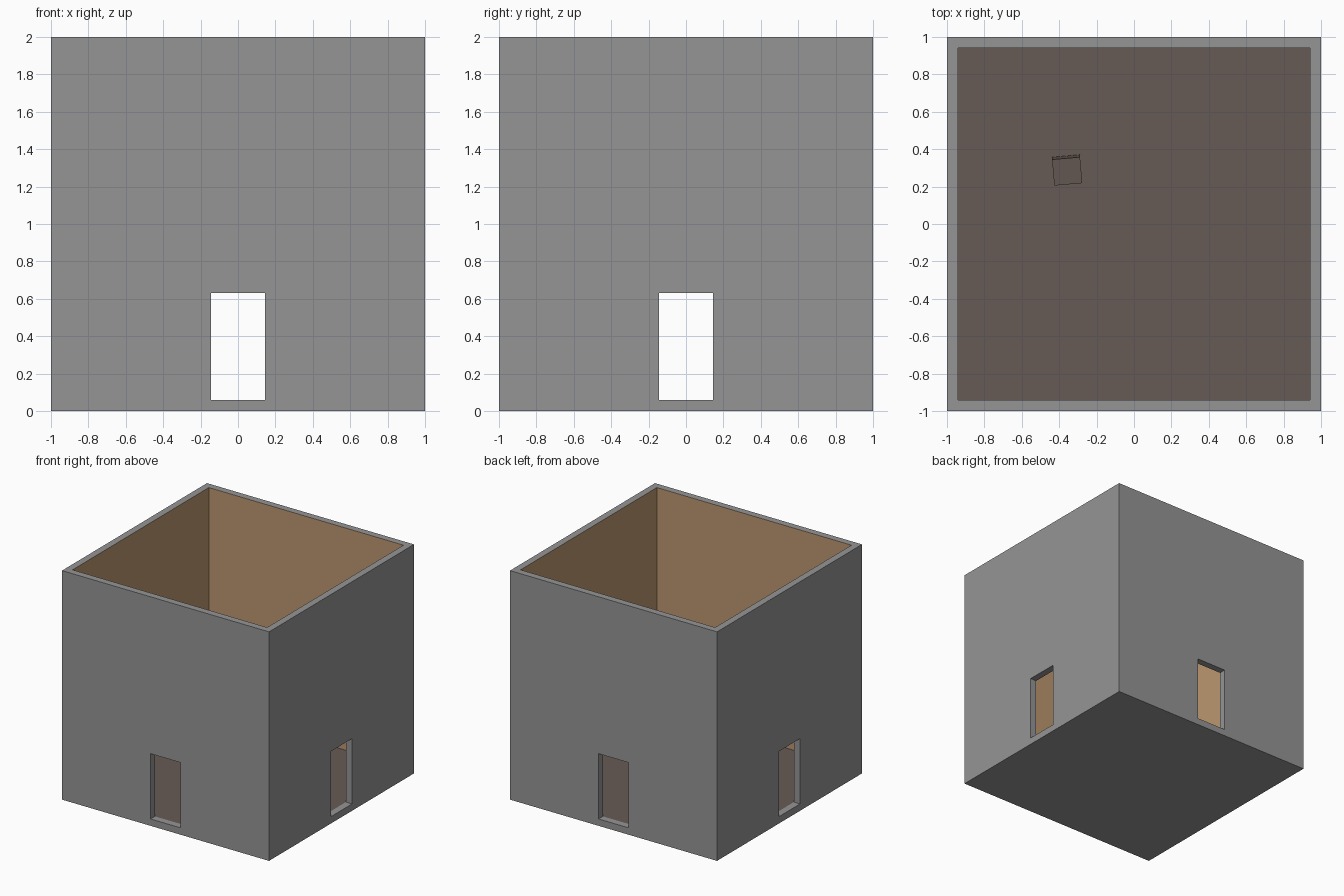
import bpy, bmesh, math
from mathutils import Matrix, Euler, Vector

if "Cube" in bpy.data.objects:
    bpy.data.objects.remove(bpy.data.objects["Cube"])

OUT, INN, FLOOR, TOP = 1.0, 0.94, 0.06, 2.0   # wall planes, floor level, height
DOOR, LINTEL = 0.145, 0.63                    # door half width and top


def material(name, rgb):
    m = bpy.data.materials.new(name)
    m.diffuse_color = (*rgb, 1)
    m.use_nodes = True
    m.node_tree.nodes["Principled BSDF"].inputs["Base Color"].default_value = m.diffuse_color
    return m


stone = material("grey stone", (0.30, 0.30, 0.30))
plaster = material("tan plaster", (0.50, 0.31, 0.16))
boards = material("dark brown floor", (0.136, 0.105, 0.091))


def finish(bm, name, mats):
    bmesh.ops.recalc_face_normals(bm, faces=bm.faces[:])
    me = bpy.data.meshes.new(name)
    bm.to_mesh(me)
    bm.free()
    for m in mats:
        me.materials.append(m)
    ob = bpy.data.objects.new(name, me)
    bpy.context.collection.objects.link(ob)
    return ob


# Room shell: one wall with a doorway, repeated on four sides
bm = bmesh.new()
for k in range(4):
    rot = Matrix.Rotation(k * math.pi / 2, 3, 'Z')

    def quad(pts, mat=0):
        f = bm.faces.new([bm.verts.new(rot @ Vector(p)) for p in pts])
        f.material_index = mat

    def panel(y, xs, zs, hole, mat):
        for i in range(len(xs) - 1):
            for j in range(len(zs) - 1):
                if (i, j) != hole:
                    a, b, c, d = xs[i], xs[i + 1], zs[j], zs[j + 1]
                    quad([(a, y, c), (b, y, c), (b, y, d), (a, y, d)], mat)

    xo = [-OUT, -DOOR, DOOR, OUT]
    xi = [-INN, -DOOR, DOOR, INN]
    panel(-OUT, xo, [0, FLOOR, LINTEL, TOP], (1, 1), 0)
    panel(-INN, xi, [FLOOR, LINTEL, TOP], (1, 0), 1)
    # top rim
    for i in range(3):
        quad([(xo[i], -OUT, TOP), (xo[i + 1], -OUT, TOP),
              (xi[i + 1], -INN, TOP), (xi[i], -INN, TOP)])
    # door jambs, sill and lintel
    ring = [(-DOOR, FLOOR), (DOOR, FLOOR), (DOOR, LINTEL), (-DOOR, LINTEL)]
    for (x0, z0), (x1, z1) in zip(ring, ring[1:] + ring[:1]):
        quad([(x0, -OUT, z0), (x1, -OUT, z1), (x1, -INN, z1), (x0, -INN, z0)])
bmesh.ops.remove_doubles(bm, verts=bm.verts[:], dist=1e-4)

# Underside and inner floor close the two open loops
for level, mat in ((0, 0), (FLOOR, 2)):
    rim = [e for e in bm.edges if e.is_boundary
           and all(abs(v.co.z - level) < 1e-4 for v in e.verts)]
    for f in bmesh.ops.edgeloop_fill(bm, edges=rim)["faces"]:
        f.material_index = mat
finish(bm, "room_shell", [stone, plaster, boards])

# Small tilted crate on the floor
bm = bmesh.new()
bmesh.ops.create_cube(bm, size=1)
bmesh.ops.scale(bm, vec=(0.15, 0.14, 0.15), verts=bm.verts[:])
crate = finish(bm, "crate", [boards])
crate.rotation_euler = Euler((math.radians(5), 0, math.radians(5)))
crate.location = (-0.358, 0.288, 0.141)
